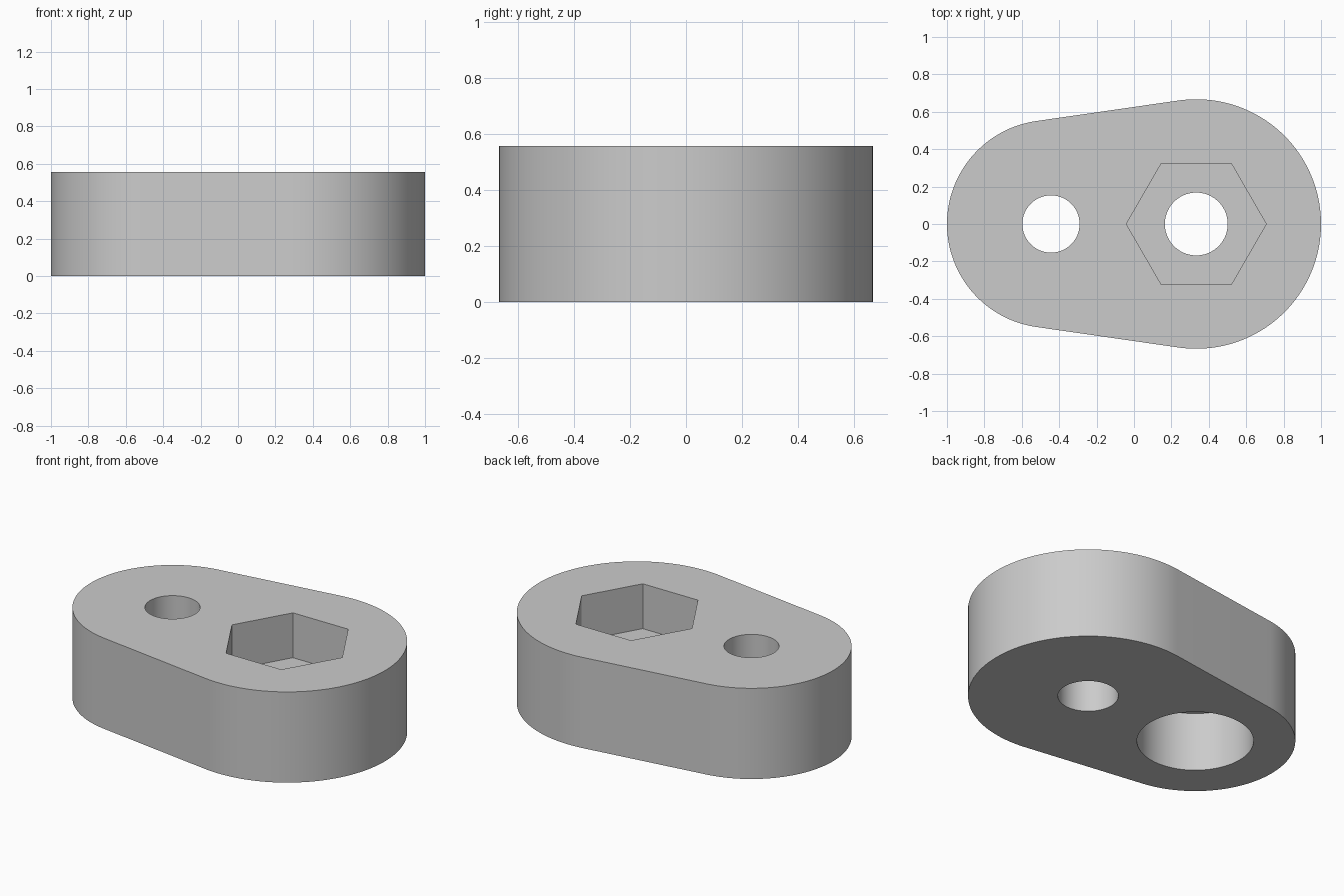
import bpy, bmesh
from math import pi, asin, cos, sin, radians

cube = bpy.data.objects.get("Cube")
if cube:
    bpy.data.objects.remove(cube, do_unlink=True)

HEIGHT = 0.556
BIG_X, BIG_R = 0.333, 0.667
SMALL_X, SMALL_R = -0.444, 0.556


def arc(cx, r, start, end, n):
    """Points on an arc centred on the x axis."""
    return [(cx + r * cos(start + (end - start) * i / n),
             r * sin(start + (end - start) * i / n)) for i in range(n + 1)]


def prism(name, outline, z0, z1):
    """Closed solid raised from a flat outline."""
    bm = bmesh.new()
    base = bm.faces.new([bm.verts.new((x, y, z0)) for x, y in outline])
    top = bmesh.ops.extrude_face_region(bm, geom=[base])["geom"]
    verts = [v for v in top if isinstance(v, bmesh.types.BMVert)]
    bmesh.ops.translate(bm, vec=(0, 0, z1 - z0), verts=verts)
    bmesh.ops.recalc_face_normals(bm, faces=bm.faces)
    mesh = bpy.data.meshes.new(name)
    bm.to_mesh(mesh)
    bm.free()
    obj = bpy.data.objects.new(name, mesh)
    bpy.context.collection.objects.link(obj)
    return obj


def circle(cx, r, n=96):
    return arc(cx, r, 0, 2 * pi, n)[:-1]


# Body: two round ends joined by tangent sides
tangent = pi / 2 + asin((BIG_R - SMALL_R) / (BIG_X - SMALL_X))
outline = (arc(BIG_X, BIG_R, -tangent, tangent, 80)
           + arc(SMALL_X, SMALL_R, tangent, 2 * pi - tangent, 64))
body = prism("lever_body", outline, 0, HEIGHT)

grey = bpy.data.materials.new("light grey")
grey.use_nodes = True
colour = (0.6, 0.6, 0.6, 1)
grey.diffuse_color = colour
grey.node_tree.nodes["Principled BSDF"].inputs["Base Color"].default_value = colour
body.data.materials.append(grey)

# Through holes, hexagonal nut pocket on top, round counterbore underneath
cutters = [
    prism("small_hole_cutter", circle(SMALL_X, 0.153), -0.1, HEIGHT + 0.1),
    prism("bolt_hole_cutter", circle(BIG_X, 0.168), -0.1, HEIGHT + 0.1),
    prism("nut_pocket_cutter", circle(BIG_X, 0.374, 6), HEIGHT - 0.275, HEIGHT + 0.1),
    prism("counterbore_cutter", circle(SMALL_X, 0.324), -0.1, 0.363),
]
bpy.ops.object.select_all(action="DESELECT")
body.select_set(True)
bpy.context.view_layer.objects.active = body
for cutter in cutters:
    cutter.hide_render = True
    mod = body.modifiers.new(cutter.name, "BOOLEAN")
    mod.operation = "DIFFERENCE"
    mod.solver = "EXACT"
    mod.object = cutter
    bpy.ops.object.modifier_apply(modifier=mod.name)
    bpy.data.objects.remove(cutter, do_unlink=True)

bpy.ops.object.shade_smooth_by_angle(angle=radians(30))
